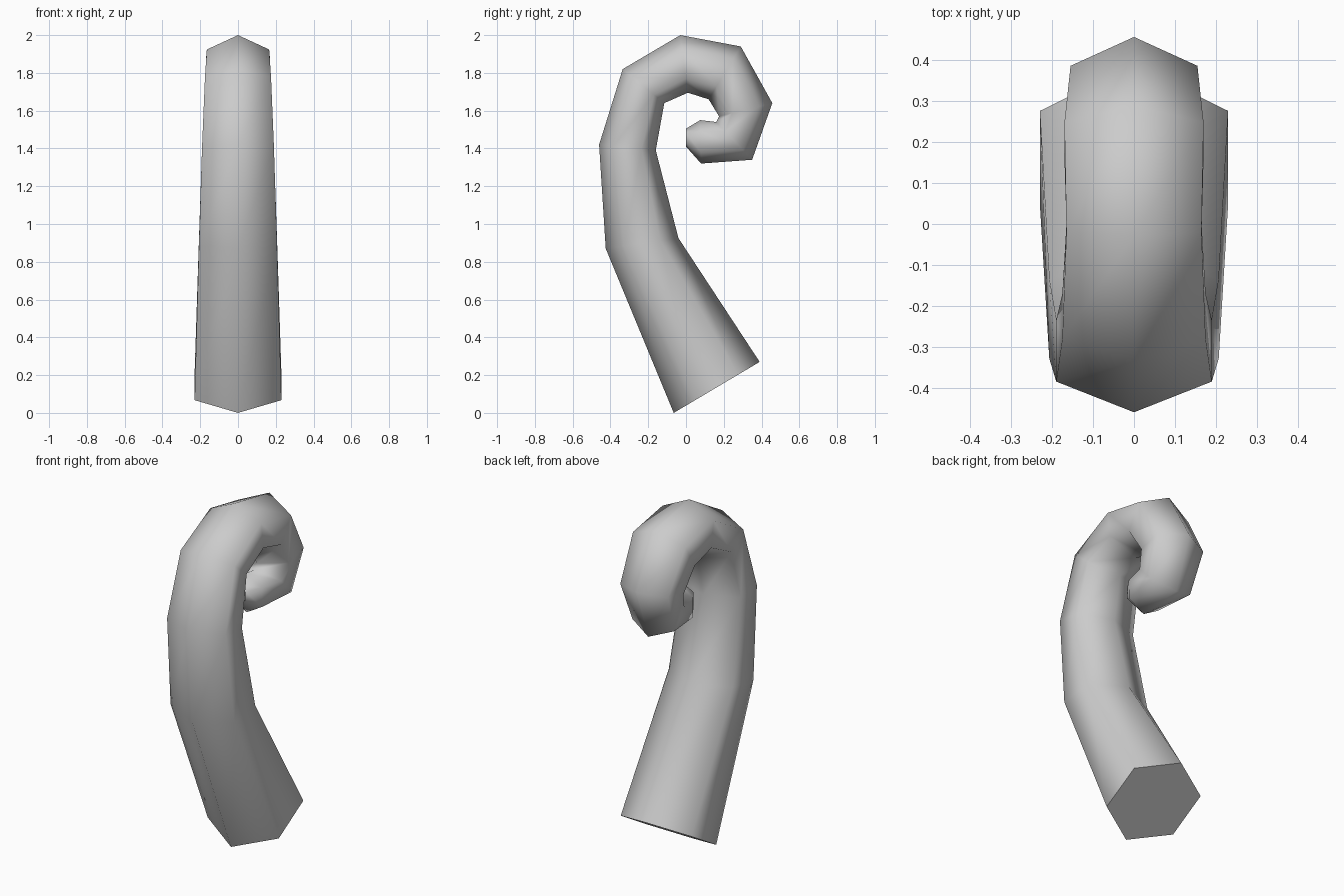
import bpy, bmesh
from mathutils import Vector

cube = bpy.data.objects.get("Cube")
if cube:
    bpy.data.objects.remove(cube, do_unlink=True)

grey = bpy.data.materials.new("plain_grey")
grey.use_nodes = True
colour = (0.6, 0.6, 0.6, 1)
grey.diffuse_color = colour
grey.node_tree.nodes["Principled BSDF"].inputs["Base Color"].default_value = colour

# Curl rings: outer (y, z), inner (y, z), half width
RINGS = [
    ((-.065, 0), (.39, .27), .23),
    ((-.425, .87), (-.04, .925), .207),
    ((-.46, 1.42), (-.16, 1.39), .19),
    ((-.335, 1.82), (-.115, 1.64), .175),
    ((-.03, 2), (.01, 1.695), .165),
    ((.29, 1.94), (.12, 1.66), .17),
    ((.457, 1.64), (.175, 1.57), .155),
    ((.35, 1.34), (.16, 1.54), .135),
    ((.08, 1.32), (.075, 1.55), .1),
    ((0, 1.41), (0, 1.505), .05),
]
# Hexagon corners: side factor, fraction from outer to inner
HEXAGON = [(0, 0), (1, .25), (1, .75), (0, 1), (-1, .75), (-1, .25)]


def add_ring(bm, outer, inner, width):
    a, b = Vector((0, *outer)), Vector((0, *inner))
    return [bm.verts.new(a.lerp(b, t) + Vector((s * width, 0, 0)))
            for s, t in HEXAGON]


bm = bmesh.new()
rings = [add_ring(bm, *r) for r in RINGS]

# Smooth tube between neighbouring rings
for low, high in zip(rings, rings[1:]):
    for i in range(6):
        j = (i + 1) % 6
        bm.faces.new((low[i], low[j], high[j], high[i])).smooth = True

# Flat base and tip
bm.faces.new(rings[0][::-1])
bm.faces.new(rings[-1])
bmesh.ops.recalc_face_normals(bm, faces=bm.faces)

mesh = bpy.data.meshes.new("curled_horn")
bm.to_mesh(mesh)
bm.free()
mesh.materials.append(grey)
horn = bpy.data.objects.new("curled_horn", mesh)
bpy.context.collection.objects.link(horn)
